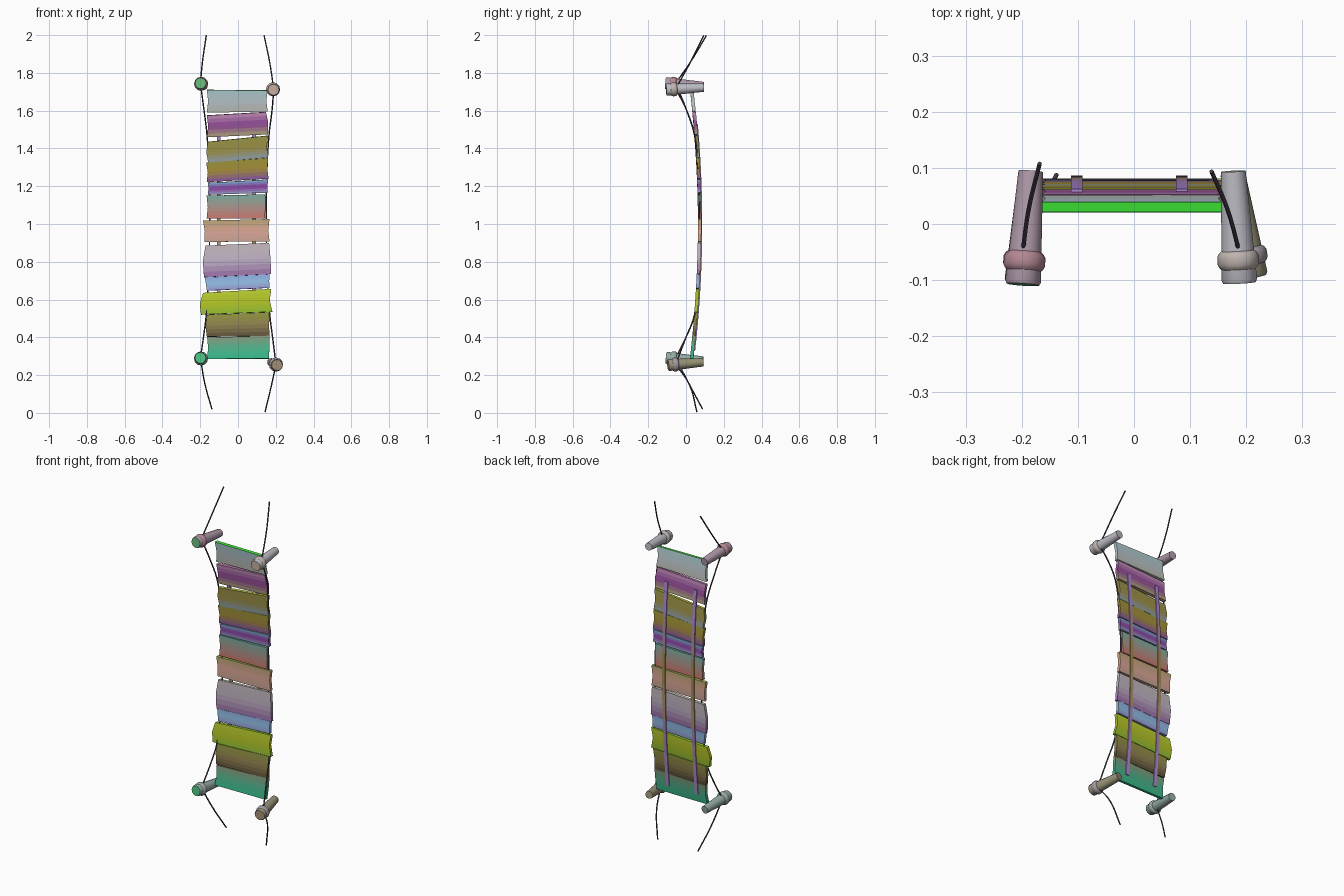
import bpy, bmesh, math
from mathutils import Vector

if "Cube" in bpy.data.objects:
    bpy.data.objects.remove(bpy.data.objects["Cube"])


def sag(z):
    return 0.072 - 0.042 * ((z - 1.0) / 0.71) ** 2


def rgb(h):
    return Vector([int(h[i:i + 2], 16) / 255 for i in (0, 2, 4)])


# Colours are given as seen in shade, then lifted to the unlit colour
def material(name, c):
    m = bpy.data.materials.new(name)
    m.diffuse_color = (*[min(1, v / 0.74) ** 2.2 for v in c], 1)
    m.use_nodes = True
    m.node_tree.nodes["Principled BSDF"].inputs["Base Color"].default_value = m.diffuse_color
    return m


def finish(name, bm, mats=(), smooth=False):
    bmesh.ops.recalc_face_normals(bm, faces=bm.faces)
    me = bpy.data.meshes.new(name)
    bm.to_mesh(me)
    bm.free()
    for m in mats:
        me.materials.append(m)
    ob = bpy.data.objects.new(name, me)
    bpy.context.collection.objects.link(ob)
    if smooth:
        bpy.context.view_layer.objects.active = ob
        ob.select_set(True)
        bpy.ops.object.shade_smooth_by_angle(angle=math.radians(40))
        ob.select_set(False)


# Rings joined to a solid; band k uses material k, caps use the last ones
def loft(bm, rings, banded=False):
    loops = [[bm.verts.new(p) for p in r] for r in rings]
    n = len(loops[0])
    for k, (a, b) in enumerate(zip(loops, loops[1:])):
        for i in range(n):
            j = (i + 1) % n
            f = bm.faces.new((a[i], a[j], b[j], b[i]))
            f.material_index = k if banded else 0
    bm.faces.new(loops[0][::-1])
    cap = bm.faces.new(loops[-1])
    cap.material_index = len(loops) - 1 if banded else 1


# Planks: left bottom/top z, right bottom/top z, left x (bottom, mid, top), right x
planks = [
    (1.590, 1.710, 1.597, 1.708, (-.165, -.158, -.165), (.157, .150, .157)),
    (1.460, 1.575, 1.475, 1.593, (-.165, -.158, -.165), (.158, .160, .148)),
    (1.325, 1.435, 1.352, 1.468, (-.158, -.168, -.160), (.160, .152, .160)),
    (1.222, 1.325, 1.240, 1.350, (-.165, -.160, -.168), (.162, .155, .160)),
    (1.155, 1.218, 1.166, 1.236, (-.160, -.156, -.160), (.158, .156, .160)),
    (1.028, 1.150, 1.030, 1.157, (-.166, -.160, -.166), (.142, .146, .144)),
    (0.905, 1.018, 0.908, 1.026, (-.178, -.176, -.185), (.167, .160, .167)),
    (0.718, 0.885, 0.735, 0.900, (-.180, -.186, -.172), (.176, .172, .165)),
    (0.647, 0.717, 0.662, 0.734, (-.165, -.170, -.175), (.168, .165, .168)),
    (0.520, 0.635, 0.535, 0.656, (-.196, -.202, -.185), (.182, .168, .176)),
    (0.403, 0.518, 0.407, 0.533, (-.165, -.172, -.172), (.167, .164, .170)),
    (0.285, 0.398, 0.287, 0.408, (-.165, -.158, -.163), (.163, .167, .168)),
]
# Plank colours: bottom, middle, top, end face
tints = ["8c8c86 8a9498 7f9a9c 2faa2a", "85805c 6e3474 94708c 8a5a80",
         "6c7a86 776c34 73703a 8c8c30", "66407c 7c6a2c 76702e 707a30",
         "6f7c98 6a2c78 5c88a0 607888", "9a5850 80706a 5c8478 508078",
         "92786c a67c70 8c7c58 80903c", "72507c 8e8592 928a8e 8a8a80",
         "70709c 6c90ac 6c80a8 6888a0", "6a8c28 86901e 8c9c28 70a028",
         "443c2c 6a5f3c 6c7030 607030", "288a64 3c8468 66705a 7a6048"]
T, BANDS = 0.009, 6


def blend(three, f):
    a, m, b = three
    return a.lerp(m, f * 2) if f < .5 else m.lerp(b, f * 2 - 1)


for k, (lb, lt, rb, rt, lx, rx) in enumerate(planks):
    bm = bmesh.new()
    mid = (lb + lt + rb + rt) / 4
    slope = sag(mid + 0.05) - sag(mid - 0.05)
    nrm = Vector((0, 1, -slope / 0.1)).normalized()
    cols = [rgb(h) for h in tints[k].split()]
    rings, mats = [], []
    for i in range(BANDS + 1):
        f = i / BANDS
        zl, zr = lb + (lt - lb) * f, rb + (rt - rb) * f
        y = sag((zl + zr) / 2)
        x0, x1 = (blend([Vector((v, 0, 0)) for v in e], f).x for e in (lx, rx))
        l, r = Vector((x0, y, zl)), Vector((x1, y, zr))
        rings.append([l - nrm * T, r - nrm * T, r + nrm * T, l + nrm * T])
        c = blend(cols[:3], (i + .5) / BANDS) if i < BANDS else cols[3]
        mats.append(material(f"plank_{k + 1}_tint_{i}", c))
    loft(bm, rings, True)
    finish(f"plank_{k + 1}", bm, mats)

# Straps running behind the planks
strap_mats = [material(f"strap_tint_{i}", rgb(h)) for i, h in
              enumerate("84689c 7c6484 806c50 78683c 7c6470 80649c".split())]
for name, x in (("strap_left", -0.102), ("strap_right", 0.085)):
    bm = bmesh.new()
    rings = []
    for i in range(19):
        z = 0.33 + 1.2 * i / 18
        y = sag(z) + 0.009
        rings.append([(x - .010, y - .005, z), (x + .010, y - .005, z),
                      (x + .010, y + .005, z), (x - .010, y + .005, z)])
    loft(bm, rings, True)
    for f in bm.faces:
        f.material_index = min(5, f.material_index // 3)
    finish(name, bm, strap_mats)


# Tapered round parts along an axis
def lathe(name, back, front, profile, mats, sides=12):
    back, front = Vector(back), Vector(front)
    d = front - back
    u = d.cross(Vector((0, 0, 1))).normalized()
    v = u.cross(d).normalized()
    bm = bmesh.new()
    loft(bm, [[back + d * t + (u * math.cos(a) + v * math.sin(a)) * r
               for a in (2 * math.pi * i / sides for i in range(sides))]
              for t, r in profile])
    finish(name, bm, mats, True)


# Posts with collars: back end, front end, colours of side, front cap, collar
posts = {
    "top_left": ((-.184, .094, 1.730), (-.198, -.108, 1.745), "80707c 4c8858 84646c"),
    "top_right": ((.177, .094, 1.722), (.188, -.105, 1.711), "8a8a90 988478 8c8480"),
    "bottom_left": ((-.184, .090, 0.277), (-.199, -.105, 0.291), "6c7c78 389060 707c78"),
    "bottom_right": ((.176, .090, 0.268), (.207, -.095, 0.253), "706c58 80705c 787078"),
}
for name, (b, f, cols) in posts.items():
    side, cap, band = (material(f"post_{name}_{i}", rgb(h))
                       for i, h in enumerate(cols.split()))
    lathe("post_" + name, b, f, [(0, .022), (.7, .029), (.97, .032), (1, .029)],
          [side, cap])
    lathe("collar_" + name, b, f,
          [(.71, .029), (.73, .034), (.76, .037), (.83, .037), (.86, .034), (.88, .030)],
          [band, band])

rope_mat = material("rope_dark", rgb("38323a"))


# Ropes: smooth curves through a few points
def rope(name, pts):
    cu = bpy.data.curves.new(name, 'CURVE')
    cu.dimensions = '3D'
    cu.bevel_depth = 0.0038
    cu.bevel_resolution = 1
    cu.resolution_u = 5
    cu.use_fill_caps = True
    cu.materials.append(rope_mat)
    sp = cu.splines.new('BEZIER')
    sp.bezier_points.add(len(pts) - 1)
    for bp, p in zip(sp.bezier_points, pts):
        bp.co = p
        bp.handle_left_type = bp.handle_right_type = 'AUTO'
    ob = bpy.data.objects.new(name, cu)
    bpy.context.collection.objects.link(ob)


for side, s in (("left", -1), ("right", 1)):
    tz, bz = (1.745, 0.29) if s < 0 else (1.715, 0.257)
    tx, bx = (.199, .199) if s < 0 else (.189, .201)
    top_x, top_y = (.168, .108) if s < 0 else (.138, .094)
    low_x, low_y = (.138, .088) if s < 0 else (.143, .058)
    rope("upper_rope_" + side, [(s * top_x, top_y, 1.998),
                                (s * (top_x * .55 + tx * .45 + .006), .025, 1.86),
                                (s * tx, -.055, tz)])
    rope("hand_rope_" + side, [(s * tx, -.055, tz), (s * .181, 0, 1.61),
                               (s * .164, .045, 1.47), (s * .152, .064, 1.25),
                               (s * .150, .070, 1.0), (s * .155, .062, 0.75),
                               (s * .168, .045, 0.52), (s * .183, 0, 0.40),
                               (s * bx, -.055, bz)])
    rope("lower_rope_" + side, [(s * bx, -.055, bz),
                                (s * (low_x * .5 + bx * .5 + .006), .018, .15),
                                (s * low_x, low_y, .004 if s > 0 else .02)])
